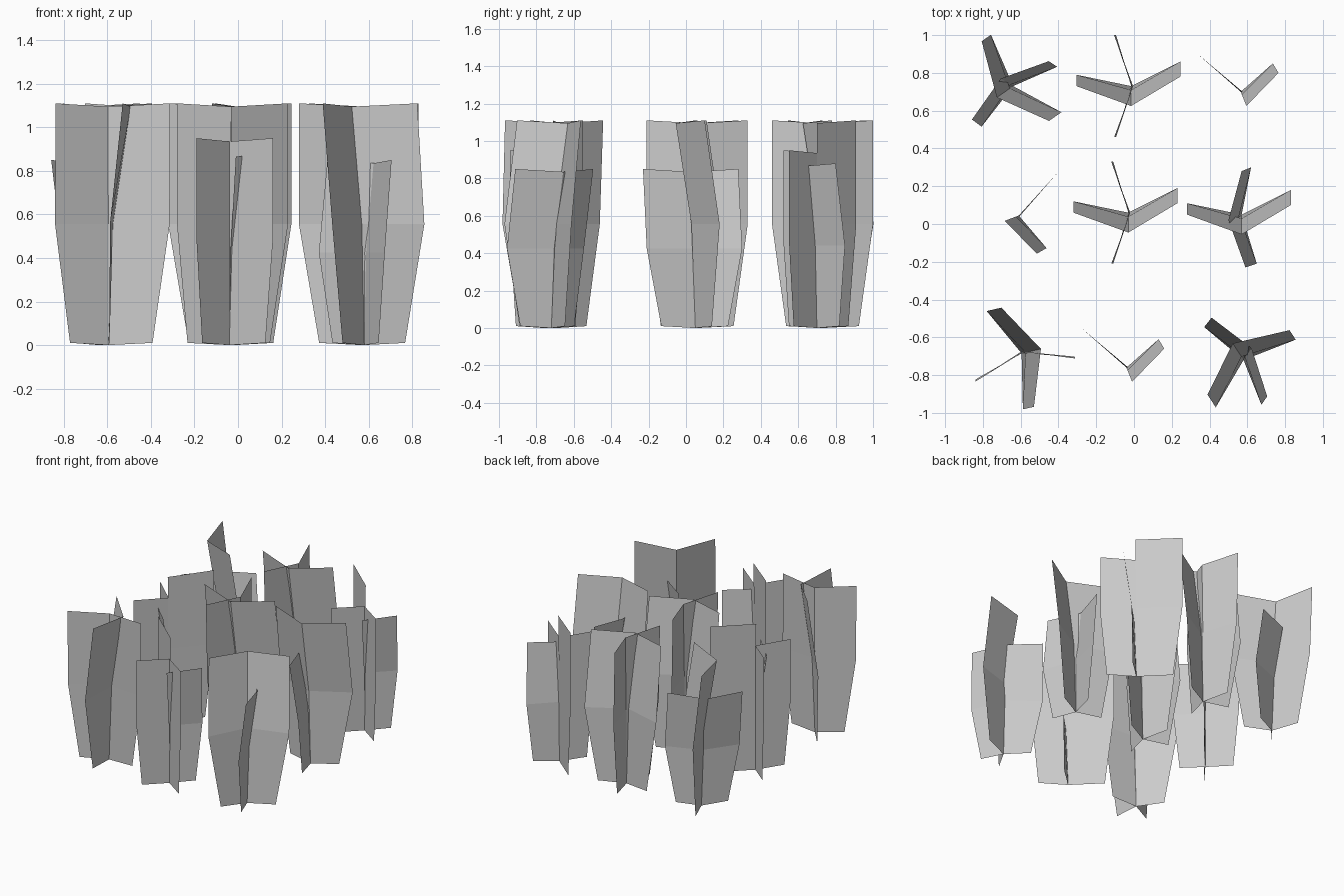
import bpy
import bmesh
from math import radians
from mathutils import Matrix, Vector

default_cube = bpy.data.objects.get("Cube")
if default_cube:
    bpy.data.objects.remove(default_cube, do_unlink=True)

# Single plain grey material
grey = bpy.data.materials.new("leaf_grey")
grey.use_nodes = True
grey_colour = (0.6, 0.6, 0.6, 1)
grey.diffuse_color = grey_colour
grey.node_tree.nodes["Principled BSDF"].inputs["Base Color"].default_value = grey_colour


def add_card(bm, height, taper, spine_top, wings):
    """Flat card: wings share one bent spine, each with a middle and a top tip."""
    spine_top = Vector(spine_top)
    spine = [
        bm.verts.new((0, 0, 0)),
        bm.verts.new((*(spine_top * 0.2), height * 0.5)),
        bm.verts.new((*spine_top, height - 0.015)),
    ]
    for side, (middle, top) in enumerate(wings):
        middle = Vector(middle)
        edge = [
            bm.verts.new((*(middle * taper), 0.01)),
            bm.verts.new((*middle, height * 0.5)),
            bm.verts.new((*top, height)),
        ]
        for row in range(2):
            corners = [spine[row], edge[row], edge[row + 1], spine[row + 1]]
            # Keep the winding continuous across the fold
            if side == 1:
                corners.reverse()
            bm.faces.new(corners)


def build_clump_mesh(name, cards):
    mesh = bpy.data.meshes.new(name)
    bm = bmesh.new()
    for card in cards:
        add_card(bm, *card)
    bm.to_mesh(mesh)
    bm.free()
    mesh.materials.append(grey)
    return mesh


# Tall card folded into a shallow V, leaning towards the front
folded_card = (1.11, 0.68, (0, -0.105), [
    ((0.26, 0.13), (0.26, 0.05)),
    ((-0.29, 0.06), (-0.29, 0)),
])

# Tall upright card that crosses it
upright_card = (1.11, 0.72, (0.01, 0), [
    ((-0.08, 0.27), (-0.09, 0.27)),
    ((-0.08, -0.27), (-0.09, -0.27)),
])

# Short card leaning to one side
short_card = (0.85, 0.7, (-0.07, -0.03), [
    ((0.05, 0.25), (0, 0.23)),
    ((0.08, -0.26), (0.02, -0.28)),
])

# Slim clump: a folded front card and two single blades
front_card = (0.95, 0.83, (0, 0), [
    ((0.2, -0.15), (0.2, -0.15)),
    ((-0.15, -0.18), (-0.15, -0.18)),
])
tall_blade = (1.11, 0.8, (0.01, 0), [((-0.24, 0.21), (-0.24, 0.21))])
leaning_blade = (0.88, 0.8, (0.03, -0.075), [((0.17, 0.15), (0.2, 0.1))])

tall_clump = build_clump_mesh("tall_clump", [folded_card, upright_card])
mixed_clump = build_clump_mesh("mixed_clump", [folded_card, short_card])
slim_clump = build_clump_mesh("slim_clump", [front_card, tall_blade, leaning_blade])

# Nine clumps: name, mesh, position, turn in degrees
layout = [
    ("back_right_clump", mixed_clump, (-0.64, 0.73), -55),
    ("back_middle_clump", tall_clump, (-0.015, 0.73), 0),
    ("back_left_clump", slim_clump, (0.565, 0.7), 0),
    ("middle_right_clump", slim_clump, (-0.61, 0.045), -91),
    ("centre_clump", tall_clump, (-0.03, 0.06), 0),
    ("middle_left_clump", mixed_clump, (0.57, 0.05), 0),
    ("front_right_clump", tall_clump, (-0.595, -0.685), 103),
    ("front_middle_clump", slim_clump, (-0.04, -0.76), 0),
    ("front_left_clump", mixed_clump, (0.58, -0.72), 213),
]
for name, mesh, position, turn in layout:
    clump = bpy.data.objects.new(name, mesh)
    clump.matrix_world = Matrix.Translation((*position, 0)) @ Matrix.Rotation(radians(turn), 4, "Z")
    bpy.context.collection.objects.link(clump)
